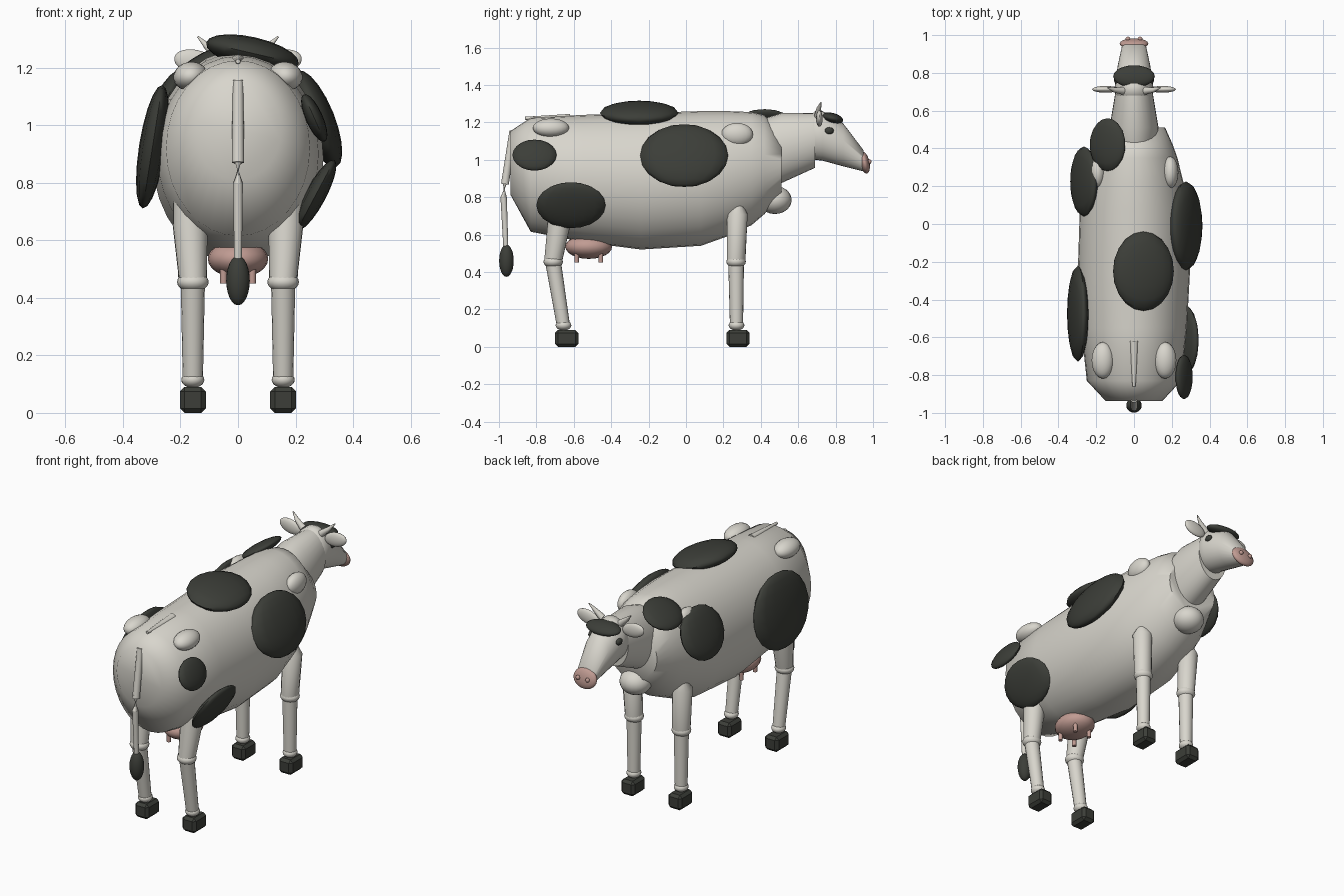
import bpy, bmesh, math
from mathutils import Vector, Matrix

if "Cube" in bpy.data.objects:
    bpy.data.objects.remove(bpy.data.objects["Cube"])


def material(name, rgb):
    m = bpy.data.materials.new(name)
    m.diffuse_color = (*rgb, 1)
    m.use_nodes = True
    m.node_tree.nodes["Principled BSDF"].inputs["Base Color"].default_value = m.diffuse_color
    return m


WHITE = material("warm white hide", (0.69, 0.67, 0.61))
DARK = material("charcoal", (0.045, 0.048, 0.040))
PINK = material("soft pink", (0.53, 0.33, 0.29))


def finish(name, bm, mat, angle=40):
    bmesh.ops.recalc_face_normals(bm, faces=bm.faces)
    me = bpy.data.meshes.new(name)
    bm.to_mesh(me)
    bm.free()
    me.materials.append(mat)
    me.shade_smooth()
    me.set_sharp_from_angle(angle=math.radians(angle))
    ob = bpy.data.objects.new(name, me)
    bpy.context.collection.objects.link(ob)
    return ob


def skin(name, rings, mat, angle=40):
    """Bridge equal-sized rings of points and cap both ends."""
    bm = bmesh.new()
    loops = [[bm.verts.new(p) for p in ring] for ring in rings]
    n = len(loops[0])
    for a, b in zip(loops, loops[1:]):
        for i in range(n):
            bm.faces.new((a[i], a[(i + 1) % n], b[(i + 1) % n], b[i]))
    bm.faces.new(loops[0])
    bm.faces.new(loops[-1])
    return finish(name, bm, mat, angle)


def loft(name, sections, mat, n=28, angle=60):
    """Elliptical sections along y: (y, z low, z high, half width)."""
    rings = []
    for y, lo, hi, w in sections:
        rings.append([(w * math.cos(t), y, (lo + hi) / 2 + (hi - lo) / 2 * math.sin(t))
                      for t in (2 * math.pi * i / n for i in range(n))])
    return skin(name, rings, mat, angle)


def tube(name, points, mat, n=16):
    """Round tube through (x, y, z, radius) points."""
    ps = [Vector(p[:3]) for p in points]
    rings = []
    for i, p in enumerate(ps):
        d = ps[min(i + 1, len(ps) - 1)] - ps[max(i - 1, 0)]
        q = d.to_track_quat('Z', 'Y')
        r = points[i][3]
        rings.append([p + q @ Vector((r * math.cos(t), r * math.sin(t), 0))
                      for t in (2 * math.pi * k / n for k in range(n))])
    return skin(name, rings, mat)


def blob(name, loc, radii, mat, rot=(0, 0, 0), u=20, v=12):
    """Ellipsoid; rotation in degrees about x, y, z."""
    bm = bmesh.new()
    turn = Matrix.Rotation(math.radians(rot[2]), 4, 'Z') @ \
        Matrix.Rotation(math.radians(rot[1]), 4, 'Y') @ \
        Matrix.Rotation(math.radians(rot[0]), 4, 'X')
    m = Matrix.Translation(loc) @ turn @ Matrix.Diagonal((*radii, 1))
    bmesh.ops.create_uvsphere(bm, u_segments=u, v_segments=v, radius=1, matrix=m)
    return finish(name, bm, mat, 60)


def hoof(name, x, y):
    bm = bmesh.new()
    m = Matrix.Translation((x, y, 0.045)) @ Matrix.Diagonal((0.09, 0.125, 0.09, 1))
    bmesh.ops.create_cube(bm, size=1, matrix=m)
    bmesh.ops.bevel(bm, geom=bm.edges[:], offset=0.016, segments=1, affect='EDGES')
    return finish(name, bm, DARK, 20)


# Torso, neck and head
loft("body", [(-0.937, 0.81, 1.155, 0.15), (-0.83, 0.615, 1.225, 0.25),
              (-0.55, 0.56, 1.24, 0.28), (-0.24, 0.52, 1.25, 0.297),
              (0.08, 0.54, 1.26, 0.287), (0.22, 0.59, 1.26, 0.262),
              (0.35, 0.65, 1.255, 0.23), (0.42, 0.71, 1.24, 0.205),
              (0.51, 0.81, 1.13, 0.165)], WHITE, n=32)
loft("neck", [(0.40, 0.84, 1.215, 0.12), (0.51, 0.875, 1.25, 0.13),
              (0.69, 0.957, 1.25, 0.10)], WHITE)
loft("head", [(0.65, 1.02, 1.22, 0.08), (0.69, 1.0, 1.26, 0.10),
              (0.73, 0.995, 1.26, 0.102), (0.84, 0.965, 1.195, 0.086),
              (0.95, 0.938, 1.05, 0.062)], WHITE)
blob("muzzle", (0, 0.955, 0.985), (0.076, 0.026, 0.06), PINK, (12, 0, 0))
blob("forelock_patch", (0, 0.782, 1.222), (0.11, 0.06, 0.028), DARK, (-14, 0, 0))
blob("chest_bump", (0, 0.475, 0.785), (0.09, 0.09, 0.075), WHITE)
tube("tail_root", [(0, -0.62, 1.22, 0.025), (0, -0.86, 1.222, 0.008)], WHITE)

# Tail and tuft
tube("tail_upper", [(0, -0.925, 1.155, 0.019), (0, -0.968, 0.87, 0.021)], WHITE)
tube("tail_lower", [(0, -0.968, 0.89, 0.018), (0, -0.975, 0.8, 0.017),
                    (0, -0.962, 0.5, 0.013)], WHITE)
blob("tail_tuft", (0, -0.96, 0.46), (0.041, 0.039, 0.086), DARK)

# Udder
blob("udder", (0, -0.52, 0.535), (0.105, 0.125, 0.065), PINK)

for s, side in ((-1, "left"), (1, "right")):
    # Face details
    blob(f"eye_{side}", (s * 0.092, 0.765, 1.155), (0.014, 0.025, 0.019), DARK, u=12, v=8)
    blob(f"nostril_{side}", (s * 0.032, 0.98, 0.99), (0.013, 0.012, 0.013), PINK, u=12, v=8)
    blob(f"ear_{side}", (s * 0.15, 0.713, 1.22), (0.073, 0.018, 0.042), WHITE, (0, -s * 12, 0))
    tube(f"horn_{side}", [(s * 0.06, 0.705, 1.235, 0.02), (s * 0.105, 0.71, 1.272, 0.013),
                          (s * 0.14, 0.722, 1.308, 0.003)], WHITE, 12)

    # Hip and shoulder bumps
    blob(f"hip_{side}", (s * 0.165, -0.722, 1.17), (0.06, 0.097, 0.05), WHITE, (0, s * 10, 0))
    blob(f"shoulder_{side}", (s * 0.192, 0.273, 1.135), (0.043, 0.085, 0.062), WHITE)

    # Teats
    for y, end in ((-0.585, "rear"), (-0.455, "front")):
        tube(f"teat_{end}_{side}", [(s * 0.05, y, 0.53, 0.013), (s * 0.05, y, 0.45, 0.012)], PINK, 12)

    # Legs
    x = s * 0.157
    tube(f"front_upper_leg_{side}", [(s * 0.172, 0.28, 0.785, 0.012), (s * 0.168, 0.274, 0.71, 0.056),
                                     (x, 0.268, 0.46, 0.05)], WHITE)
    tube(f"hind_upper_leg_{side}", [(s * 0.17, -0.665, 0.82, 0.055), (s * 0.166, -0.68, 0.65, 0.061),
                                    (x, -0.71, 0.46, 0.048)], WHITE)
    for end, knee_y, foot_y, hoof_y in (("front", 0.268, 0.27, 0.278), ("hind", -0.71, -0.655, -0.638)):
        blob(f"{end}_knee_{side}", (x, knee_y, 0.455), (0.055, 0.052, 0.035), WHITE)
        tube(f"{end}_lower_leg_{side}", [(x, knee_y, 0.45, 0.042), (x, foot_y, 0.11, 0.035)], WHITE)
        blob(f"{end}_ankle_{side}", (x, foot_y, 0.115), (0.04, 0.042, 0.028), WHITE)
        hoof(f"{end}_hoof_{side}", x, hoof_y)

# Hide patches: side, centre, (thickness, length, height), upward tilt
patches = [("back_patch", 1, (0.05, -0.25, 1.25), (0.056, 0.21, 0.165), 77),
           ("right_flank_patch", 1, (0.275, -0.01, 1.022), (0.06, 0.235, 0.18), 22),
           ("right_rump_patch", 1, (0.265, -0.81, 1.025), (0.03, 0.118, 0.09), 24),
           ("right_thigh_patch", 1, (0.27, -0.615, 0.757), (0.036, 0.185, 0.138), -28),
           ("left_flank_patch", -1, (-0.297, -0.475, 0.925), (0.047, 0.255, 0.217), 9),
           ("left_shoulder_patch", -1, (-0.265, 0.225, 1.05), (0.042, 0.185, 0.152), 24),
           ("left_withers_patch", -1, (-0.14, 0.42, 1.205), (0.032, 0.14, 0.11), 57)]
for name, s, loc, radii, tilt in patches:
    blob(name, loc, radii, DARK, (0, -s * tilt, 0), u=16, v=10)
